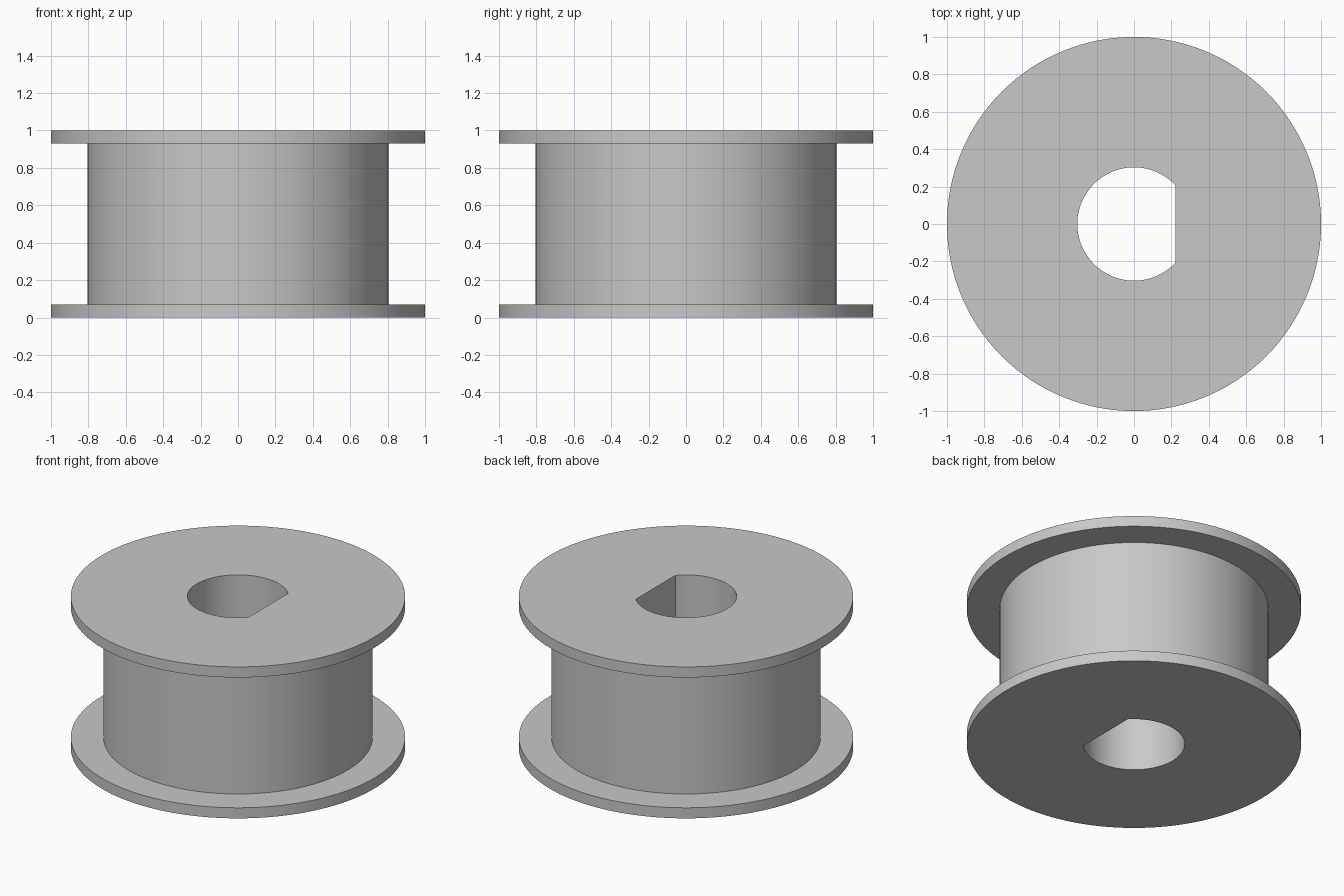
import bpy
import bmesh
from math import acos, cos, sin, tau

HEIGHT, FLANGE = 1.0, 0.07
RIM_R, DRUM_R = 1.0, 0.805
BORE_R, BORE_FLAT = 0.303, 0.222
SEGMENTS = 128

cube = bpy.data.objects.get("Cube")
if cube:
    bpy.data.objects.remove(cube, do_unlink=True)

grey = bpy.data.materials.new("mid_grey")
grey.use_nodes = True
colour = (0.58, 0.58, 0.58, 1)
grey.diffuse_color = colour
grey.node_tree.nodes["Principled BSDF"].inputs["Base Color"].default_value = colour

# Angles around the axis, with extra steps at the corners of the D-shaped bore
corner = acos(BORE_FLAT / BORE_R)
angles = sorted([tau * i / SEGMENTS for i in range(SEGMENTS)] + [corner, tau - corner])


def bore_radius(angle):
    """Round bore cut off by a flat on the +x side."""
    c = cos(angle)
    return min(BORE_R, BORE_FLAT / c) if c > 0 else BORE_R


def section(angle):
    """Closed cross-section of the spool, as (radius, z) pairs."""
    bore = bore_radius(angle)
    low, high = FLANGE, HEIGHT - FLANGE
    return [(bore, 0), (RIM_R, 0), (RIM_R, low), (DRUM_R, low),
            (DRUM_R, high), (RIM_R, high), (RIM_R, HEIGHT), (bore, HEIGHT)]


# Spool: flanges, drum and bore swept as one closed surface
bm = bmesh.new()
rings = [[bm.verts.new((r * cos(a), r * sin(a), z)) for r, z in section(a)]
         for a in angles]
for i, ring in enumerate(rings):
    following = rings[(i + 1) % len(rings)]
    for j in range(len(ring)):
        k = (j + 1) % len(ring)
        bm.faces.new((ring[j], following[j], following[k], ring[k]))
bmesh.ops.recalc_face_normals(bm, faces=bm.faces)

mesh = bpy.data.meshes.new("flanged_spool")
bm.to_mesh(mesh)
bm.free()
mesh.materials.append(grey)
spool = bpy.data.objects.new("flanged_spool", mesh)
bpy.context.collection.objects.link(spool)

# Smooth round walls with crisp rims
bpy.ops.object.select_all(action="DESELECT")
spool.select_set(True)
bpy.context.view_layer.objects.active = spool
bpy.ops.object.shade_smooth_by_angle()
